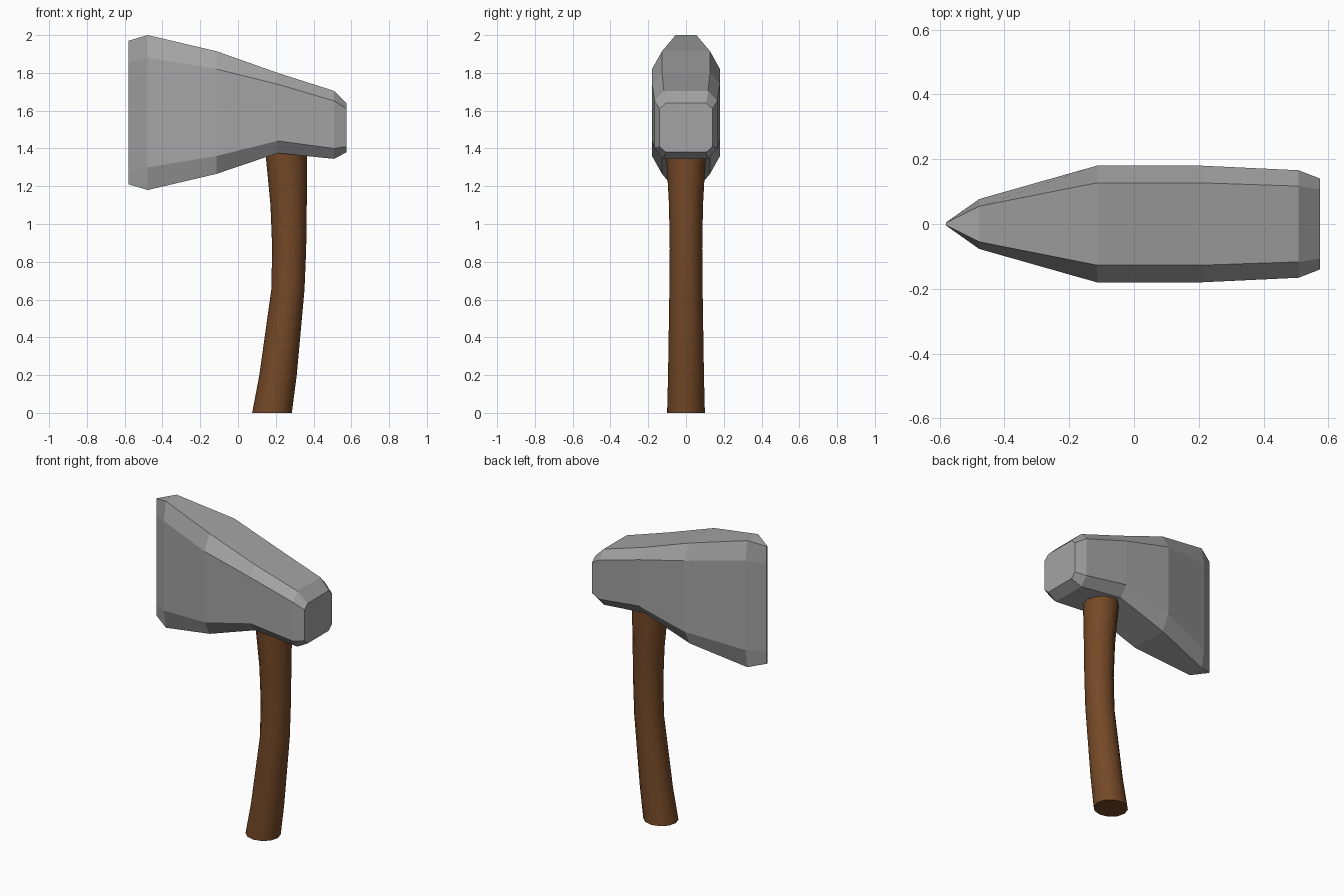
import bpy, bmesh, math

if "Cube" in bpy.data.objects:
    bpy.data.objects.remove(bpy.data.objects["Cube"])


def material(name, rgb):
    m = bpy.data.materials.new(name)
    m.diffuse_color = (*rgb, 1)
    m.use_nodes = True
    m.node_tree.nodes["Principled BSDF"].inputs["Base Color"].default_value = m.diffuse_color
    return m


def loft(name, rings, mat):
    """Skin a list of equal-length point rings and cap both ends."""
    bm = bmesh.new()
    loops = [[bm.verts.new(p) for p in ring] for ring in rings]
    n = len(loops[0])
    for a, b in zip(loops, loops[1:]):
        for i in range(n):
            j = (i + 1) % n
            bm.faces.new((a[i], a[j], b[j], b[i]))
    bm.faces.new(loops[0])
    bm.faces.new(loops[-1])
    bmesh.ops.recalc_face_normals(bm, faces=bm.faces[:])
    me = bpy.data.meshes.new(name)
    bm.to_mesh(me)
    bm.free()
    me.materials.append(mat)
    ob = bpy.data.objects.new(name, me)
    bpy.context.collection.objects.link(ob)
    return ob


steel = material("grey steel", (0.37, 0.37, 0.37))
wood = material("brown wood", (0.175, 0.066, 0.02))

# Axe head: x, half width, half width of top flat, top, upper shoulder, lower shoulder, bottom
stations = [
    (-0.58, 0.005, 0.004, 1.97, 1.855, 1.285, 1.21),
    (-0.478, 0.077, 0.055, 2.00, 1.88, 1.30, 1.18),
    (-0.115, 0.18, 0.127, 1.915, 1.82, 1.36, 1.265),
    (0.21, 0.18, 0.127, 1.80, 1.74, 1.44, 1.375),
    (0.508, 0.166, 0.117, 1.705, 1.652, 1.40, 1.345),
    (0.575, 0.14, 0.107, 1.64, 1.61, 1.41, 1.38),
]
rings = []
for x, w, f, top, up, low, bot in stations:
    half = [(f, top), (w, up), (w, low), (f, bot)]
    rings.append([(x, y, z) for y, z in half] + [(x, -y, z) for y, z in reversed(half)])
loft("axe_head", rings, steel)

# Curved handle: z, centre x, radius along x, radius along y
path = [
    (0.0, 0.18, 0.105, 0.10),
    (0.2, 0.212, 0.099, 0.095),
    (0.65, 0.264, 0.088, 0.088),
    (0.87, 0.271, 0.09, 0.086),
    (1.1, 0.268, 0.096, 0.09),
    (1.37, 0.256, 0.11, 0.105),
    (1.5, 0.25, 0.11, 0.105),
]
SIDES = 12
rings = [[(cx + rx * math.cos(2 * math.pi * i / SIDES),
           ry * math.sin(2 * math.pi * i / SIDES), z) for i in range(SIDES)]
         for z, cx, rx, ry in path]
handle = loft("handle", rings, wood)
bpy.context.view_layer.objects.active = handle
handle.select_set(True)
bpy.ops.object.shade_smooth_by_angle(angle=math.radians(40))
